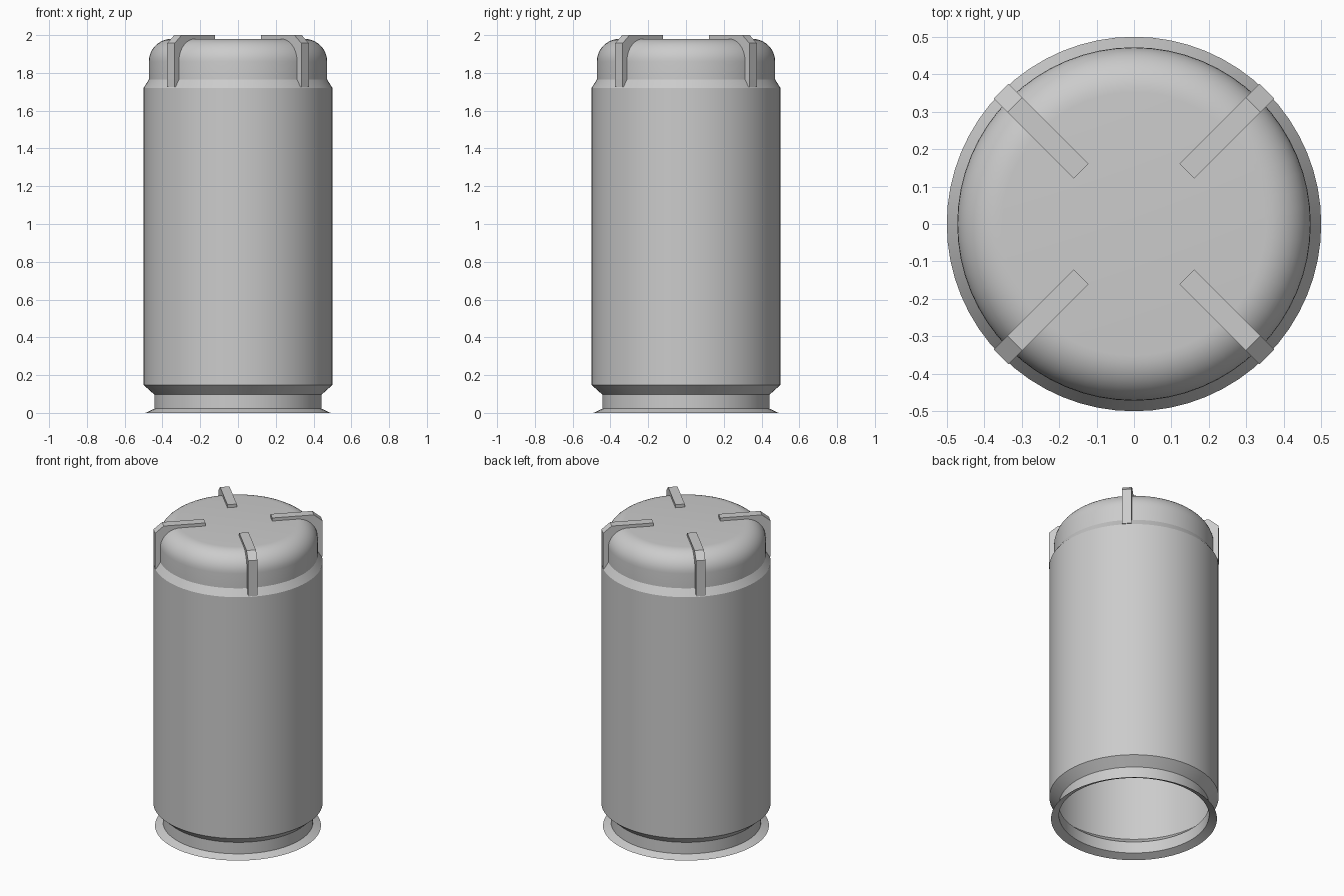
import bpy, bmesh, math
from mathutils import Vector, Matrix

cube = bpy.data.objects.get("Cube")
if cube:
    bpy.data.objects.remove(cube, do_unlink=True)

metal = bpy.data.materials.new("grey_metal")
metal.use_nodes = True
GREY = (0.6, 0.6, 0.6, 1)
metal.diffuse_color = GREY
metal.node_tree.nodes["Principled BSDF"].inputs["Base Color"].default_value = GREY


def add_object(name, bm, angle):
    bmesh.ops.recalc_face_normals(bm, faces=bm.faces)
    mesh = bpy.data.meshes.new(name)
    bm.to_mesh(mesh)
    bm.free()
    mesh.materials.append(metal)
    obj = bpy.data.objects.new(name, mesh)
    bpy.context.collection.objects.link(obj)
    bpy.ops.object.select_all(action='DESELECT')
    obj.select_set(True)
    bpy.context.view_layer.objects.active = obj
    bpy.ops.object.shade_smooth_by_angle(angle=math.radians(angle))
    return obj


# Thin-walled canister: flared foot, neck, straight wall, shoulder, domed cap
profile = [(0.49, 0), (0.443, 0.022), (0.443, 0.097), (0.5, 0.148),
           (0.5, 1.72), (0.472, 1.765)]
FILLET, CAP_R, CAP_Z = 0.12, 0.472, 1.98
for i in range(11):
    a = math.radians(9 * i)
    profile.append((CAP_R - FILLET + FILLET * math.cos(a),
                    CAP_Z - FILLET + FILLET * math.sin(a)))
profile.append((0, CAP_Z))

bm = bmesh.new()
verts = [bm.verts.new((r, 0, z)) for r, z in profile]
edges = [bm.edges.new(pair) for pair in zip(verts, verts[1:])]
bmesh.ops.spin(bm, geom=verts + edges, cent=(0, 0, 0), axis=(0, 0, 1),
               angle=2 * math.pi, steps=64, use_duplicate=False)
bmesh.ops.remove_doubles(bm, verts=bm.verts, dist=0.0005)
body = add_object("canister_body", bm, 25)
# Outward normals on the open shell
if body.data.polygons[0].normal.dot(body.data.polygons[0].center) < 0:
    body.data.flip_normals()

# Four bent ribs gripping the cap on the diagonals
RIB = [(0.2, 1.96), (0.2, 2.0), (0.45, 2.0), (0.502, 1.957), (0.502, 1.725),
       (0.45, 1.725), (0.45, 1.86), (0.36, 1.96)]
HALF_WIDTH = 0.028
for i, name in enumerate(("back_left", "back_right", "front_right", "front_left")):
    bm = bmesh.new()
    side = bm.faces.new([bm.verts.new((r, -HALF_WIDTH, z)) for r, z in RIB])
    out = bmesh.ops.extrude_face_region(bm, geom=[side])
    moved = [v for v in out["geom"] if isinstance(v, bmesh.types.BMVert)]
    bmesh.ops.translate(bm, verts=moved, vec=Vector((0, 2 * HALF_WIDTH, 0)))
    bm.transform(Matrix.Rotation(math.radians(45 + 90 * i), 4, 'Z'))
    add_object("cap_rib_" + name, bm, 25)
